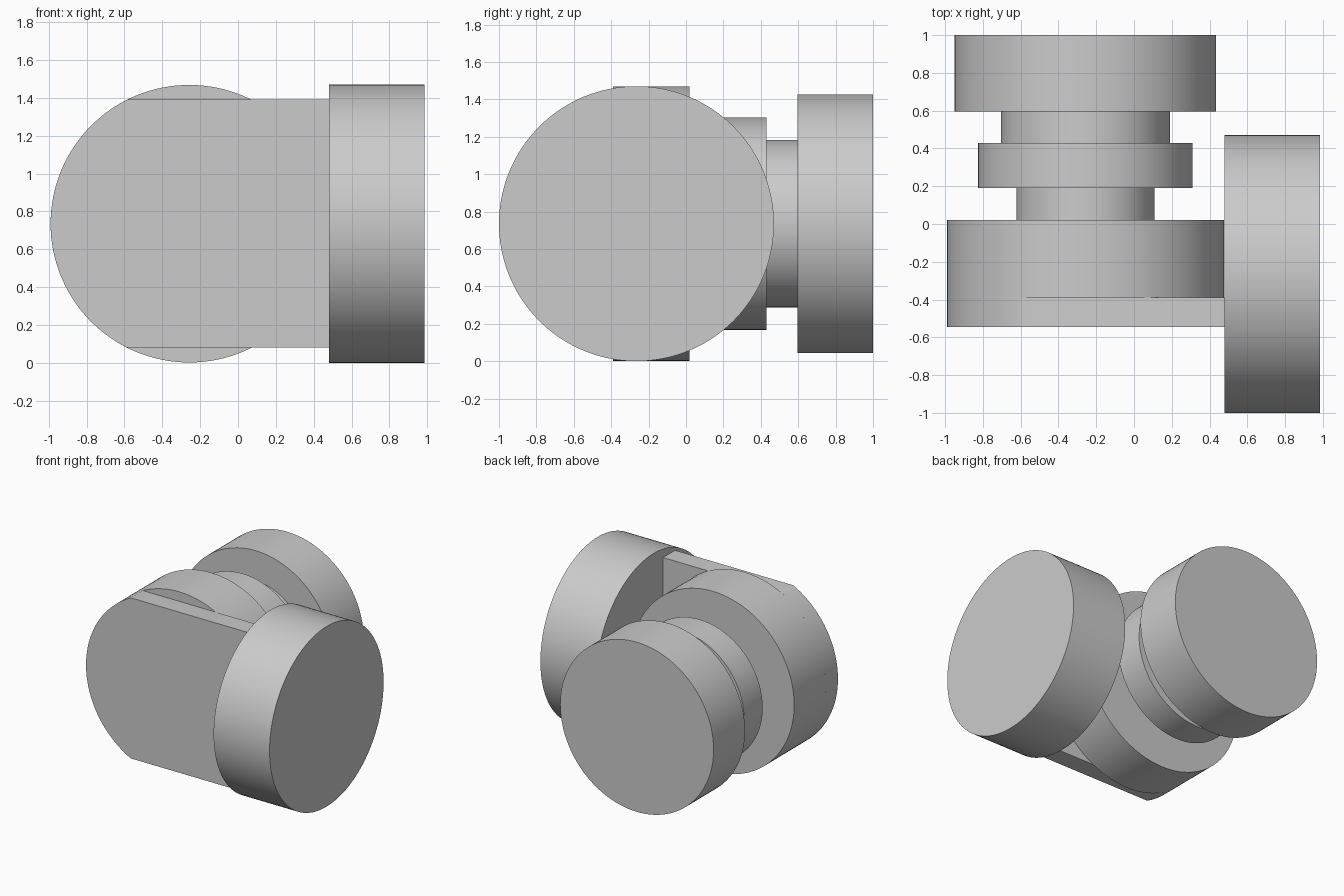
import bpy, bmesh, math
from mathutils import Matrix, Vector

cube = bpy.data.objects.get("Cube")
if cube:
    bpy.data.objects.remove(cube, do_unlink=True)

GREY = (0.6, 0.6, 0.6, 1.0)
grey = bpy.data.materials.new("plain grey")
grey.use_nodes = True
grey.diffuse_color = GREY
grey.node_tree.nodes["Principled BSDF"].inputs["Base Color"].default_value = GREY

CX, CZ = -0.257, 0.735   # shared axis of the stacked discs
R = 0.733                # large disc radius
SEGMENTS = 128


def finish(name, bm):
    bmesh.ops.recalc_face_normals(bm, faces=bm.faces)
    mesh = bpy.data.meshes.new(name)
    bm.to_mesh(mesh)
    bm.free()
    mesh.materials.append(grey)
    obj = bpy.data.objects.new(name, mesh)
    bpy.context.collection.objects.link(obj)
    bpy.ops.object.select_all(action="DESELECT")
    obj.select_set(True)
    bpy.context.view_layer.objects.active = obj
    bpy.ops.object.shade_smooth_by_angle(angle=math.radians(30))
    return obj


def disc(name, radius, start, end, axis, center):
    """Closed cylinder running from start to end along the x or y axis."""
    bm = bmesh.new()
    turn = Matrix.Rotation(math.pi / 2, 4, "Y" if axis == "x" else "X")
    middle = (start + end) / 2
    spot = (middle, center, CZ) if axis == "x" else (center, middle, CZ)
    bmesh.ops.create_cone(bm, cap_ends=True, segments=SEGMENTS,
                          radius1=radius, radius2=radius, depth=end - start,
                          matrix=Matrix.Translation(spot) @ turn)
    return finish(name, bm)


# Stack of discs and necks from front to back
for name, radius, start, end in [
    ("main_disc", R, -0.39, 0.02),
    ("front_neck", 0.365, 0.02, 0.19),
    ("middle_disc", 0.568, 0.19, 0.43),
    ("rear_neck", 0.447, 0.43, 0.595),
    ("rear_disc", 0.692, 0.595, 1.0),
]:
    disc(name, radius, start, end, "y", CX)

# Large disc on the side, facing along x
disc("side_disc", 0.735, 0.48, 0.985, "x", -0.265)

# Front plate: rounded end on one side, flat top and bottom, straight to the side disc
HALF = 0.655
spread = math.asin(HALF / R)
outline = [Vector((0.48, -0.545, CZ - HALF)), Vector((0.48, -0.545, CZ + HALF))]
for i in range(65):
    a = math.pi - spread + 2 * spread * i / 64
    outline.append(Vector((CX + R * math.cos(a), -0.545, CZ + R * math.sin(a))))
bm = bmesh.new()
face = bm.faces.new([bm.verts.new(p) for p in outline])
grown = bmesh.ops.extrude_face_region(bm, geom=[face])
bmesh.ops.translate(bm, vec=(0, 0.155, 0),
                    verts=[v for v in grown["geom"] if isinstance(v, bmesh.types.BMVert)])
finish("front_plate", bm)
